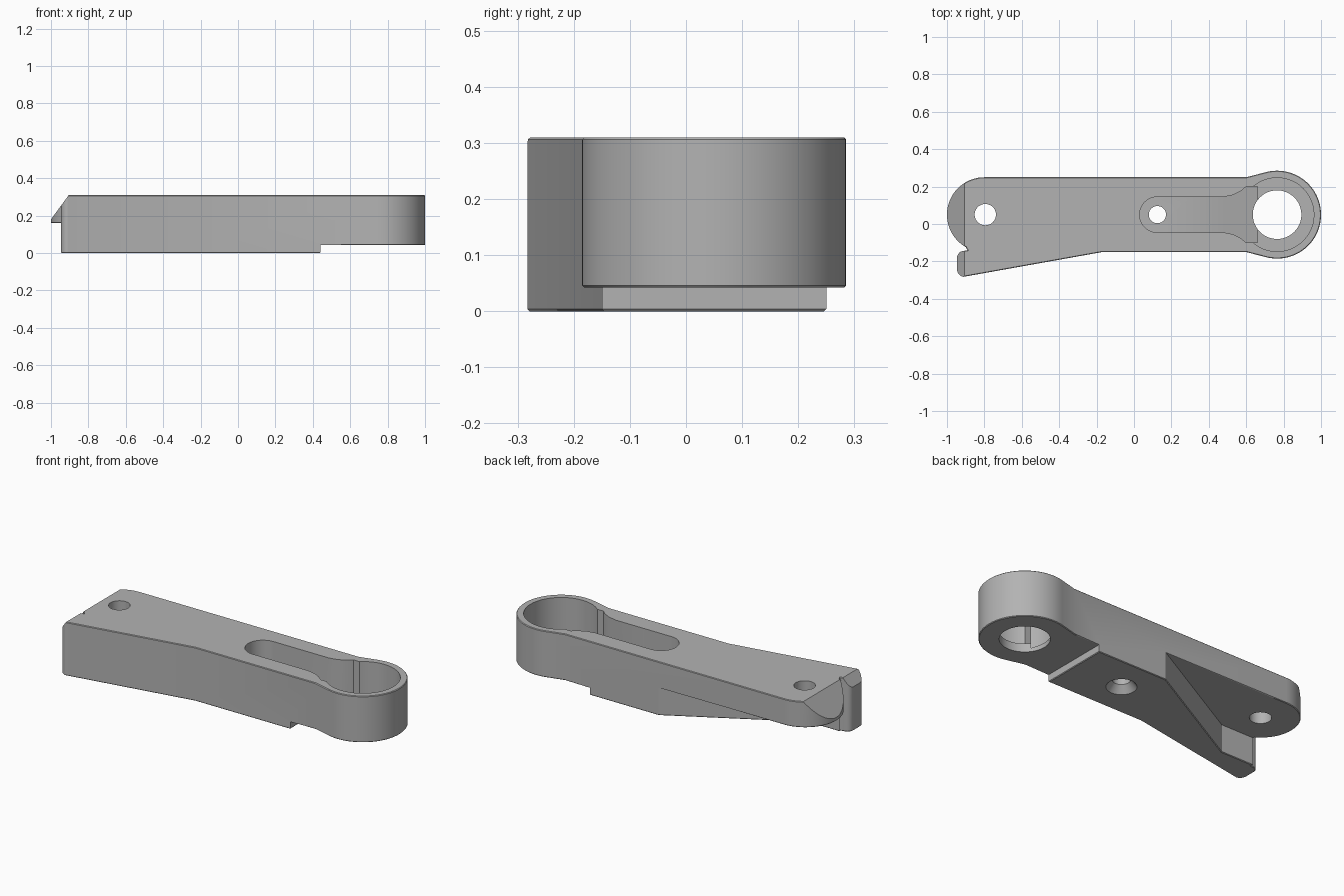
import bpy, bmesh
from math import sin, cos, pi, radians
from mathutils import Vector

if "Cube" in bpy.data.objects:
    bpy.data.objects.remove(bpy.data.objects["Cube"], do_unlink=True)

grey = bpy.data.materials.new("plain_grey")
grey.use_nodes = True
colour = (0.45, 0.45, 0.45, 1)
grey.diffuse_color = colour
grey.node_tree.nodes["Principled BSDF"].inputs["Base Color"].default_value = colour

MID = 0.05            # centre line of the arm in y
TOP = 0.31
RING = (0.765, MID)   # centre of the ring end


def arc(centre, r, a0, a1, n=24):
    angles = [radians(a0 + (a1 - a0) * i / n) for i in range(n + 1)]
    return [(centre[0] + r * cos(a), centre[1] + r * sin(a)) for a in angles]


def prism(name, outline, z0, z1):
    bm = bmesh.new()
    base = bm.faces.new([bm.verts.new((x, y, z0)) for x, y in outline])
    grown = bmesh.ops.extrude_face_region(bm, geom=[base])["geom"]
    for v in grown:
        if isinstance(v, bmesh.types.BMVert):
            v.co.z = z1
    if not any(f.normal.length and all(abs(v.co.z - z0) < 1e-6 for v in f.verts) for f in bm.faces):
        bm.faces.new([v for v in bm.verts if abs(v.co.z - z0) < 1e-6])
    bmesh.ops.recalc_face_normals(bm, faces=bm.faces)
    mesh = bpy.data.meshes.new(name)
    bm.to_mesh(mesh)
    bm.free()
    obj = bpy.data.objects.new(name, mesh)
    bpy.context.collection.objects.link(obj)
    mesh.materials.append(grey)
    return obj


def cut(body, cutter):
    mod = body.modifiers.new("cut", 'BOOLEAN')
    mod.operation, mod.solver, mod.object = 'DIFFERENCE', 'EXACT', cutter
    bpy.context.view_layer.objects.active = body
    bpy.ops.object.modifier_apply(modifier=mod.name)
    bpy.data.objects.remove(cutter, do_unlink=True)


# Arm outline: ring end, straight back edge, round tail, finger, slanted front edge
outline = arc(RING, 0.235, -104, 104, 48)
outline += [(0.6, 0.25)]
outline += arc((-0.8, MID), 0.2, 90, 240, 32)
outline += [(-0.89, -0.14)]
outline += arc((-0.91, -0.18), 0.036, 90, 180, 6)
outline += arc((-0.905, -0.242), 0.041, 180, 260, 6)
outline += [(-0.17, -0.15), (0.6, -0.15)]
arm = prism("lever_arm", outline, 0, TOP)

# Raised underside below the ring and below the tail
cut(arm, prism("ring_step", [(0.44, -1), (2, -1), (2, 1), (0.44, 1)], -1, 0.042))
cut(arm, prism("tail_relief", [(0.14, 0.327), (-0.69, -0.13), (-2, -0.13), (-2, 0.327)], -1, 0.16))

# Chamfer every convex rim
bm = bmesh.new()
bm.from_mesh(arm.data)
bmesh.ops.remove_doubles(bm, verts=bm.verts, dist=1e-5)
rims = []
for e in bm.edges:
    if len(e.link_faces) == 2 and e.is_convex:
        flat = sorted(abs(f.normal.z) for f in e.link_faces)
        if flat[0] < 0.1 and flat[1] > 0.9:
            rims.append(e)
bmesh.ops.bevel(bm, geom=rims, offset=0.009, segments=1, affect='EDGES', clamp_overlap=True)
bm.to_mesh(arm.data)
bm.free()

# Sloped tail end
slope = prism("tail_slope", [(-1.049, 0.113), (-0.832, 0.41), (-1.3, 0.41), (-1.3, 0.113)], -1, 1)
slope.rotation_euler.x = pi / 2
bpy.context.view_layer.update()
cut(arm, slope)

# Ring cavity, slot and the ramp between them
cut(arm, prism("ring_cavity", arc(RING, 0.197, 0, 352.5, 47), 0.09, 1))
half = 0.095
cut(arm, prism("slot", arc((0.125, MID), half, 90, 270) + [(0.307, MID - half), (0.307, MID + half)], 0.16, 1))
lower = [(0.305, -half), (0.48, -half), (0.53, -0.105), (0.57, -0.125), (0.6, -0.15), (0.66, -0.15)]
ramp = prism("ramp", [(x, MID + y) for x, y in lower] + [(x, MID - y) for x, y in reversed(lower)], 0.1, 1)
for v in ramp.data.vertices:
    if v.co.z < 0.5:
        v.co.z = 0.16 - (v.co.x - 0.305) / 0.255 * 0.07
cut(arm, ramp)

# Through holes, and a countersink under the slot
for name, centre, r in (("ring_bore", RING, 0.13), ("slot_hole", (0.125, MID), 0.046), ("tail_hole", (-0.795, MID), 0.057)):
    cut(arm, prism(name, arc(centre, r, 0, 352.5, 47), -1, 1))
sink = prism("countersink", arc((0.125, MID), 0.046, 0, 352.5, 47), -0.01, 0.04)
for v in sink.data.vertices:
    if v.co.z < 0:
        v.co.x = 0.125 + (v.co.x - 0.125) * 1.9
        v.co.y = MID + (v.co.y - MID) * 1.9
cut(arm, sink)

# Smooth curved walls, keep crisp edges
bpy.ops.object.select_all(action='DESELECT')
arm.select_set(True)
bpy.context.view_layer.objects.active = arm
bpy.ops.object.shade_smooth_by_angle(angle=radians(25))
